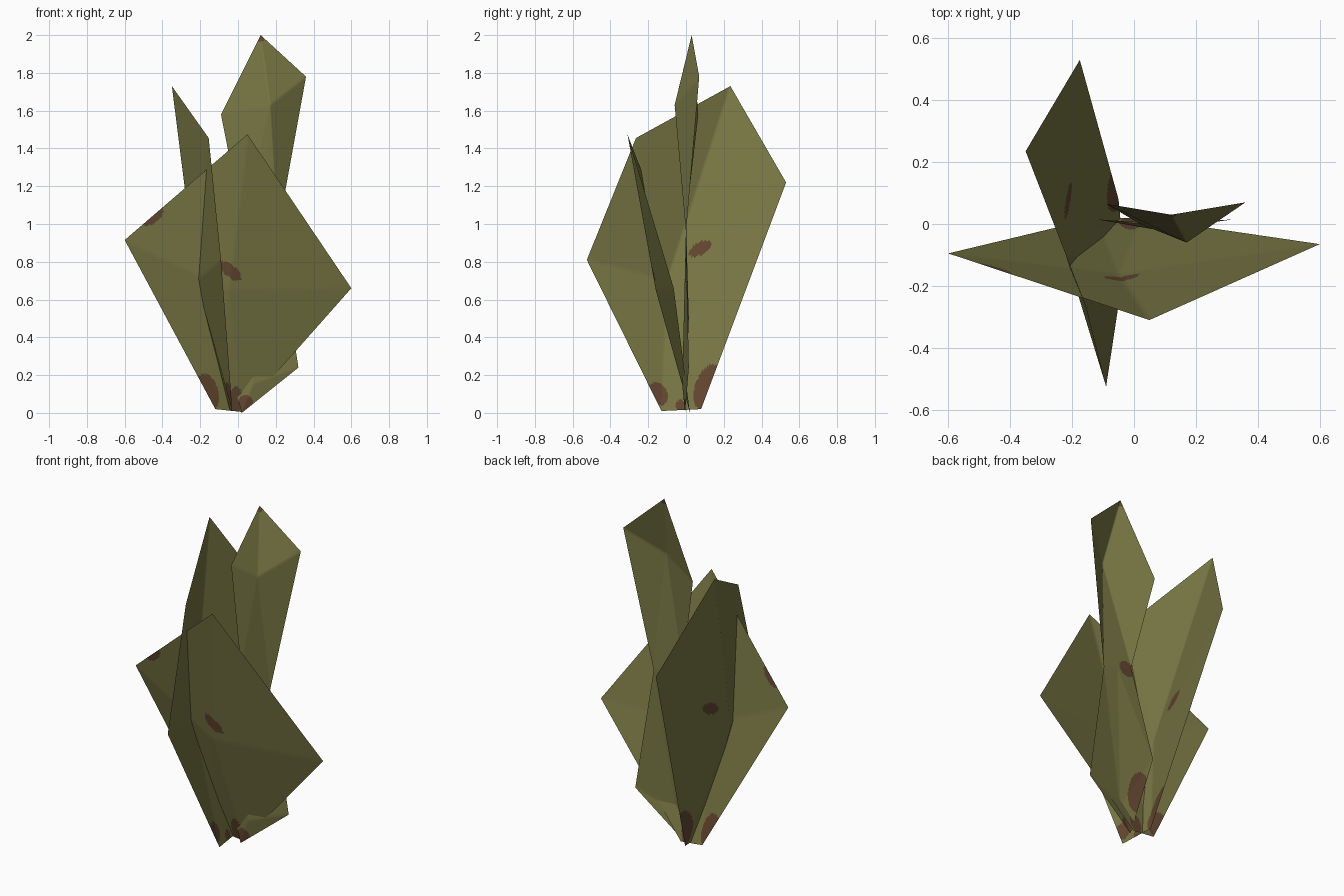
import bpy, bmesh, math

if "Cube" in bpy.data.objects:
    bpy.data.objects.remove(bpy.data.objects["Cube"])


def material(name, rgb):
    m = bpy.data.materials.new(name)
    m.diffuse_color = (*rgb, 1)
    m.use_nodes = True
    m.node_tree.nodes["Principled BSDF"].inputs["Base Color"].default_value = m.diffuse_color
    return m


OLIVE = material("olive leaf", (0.19, 0.185, 0.058))
BROWN = material("brown blotch", (0.125, 0.062, 0.03))


def in_spot(u, z, spot):
    cu, cz, ru, rz, deg = spot
    a = math.radians(deg)
    du, dz = u - cu, z - cz
    p = (du * math.cos(a) + dz * math.sin(a)) / ru
    q = (-du * math.sin(a) + dz * math.cos(a)) / rz
    return p * p + q * q < 1


def leaf(name, points, faces, axis, spots):
    """Folded leaf sheet; blotches are ellipses measured along axis and z."""
    bm = bmesh.new()
    vs = [bm.verts.new(p) for p in points]
    for f in faces:
        bm.faces.new([vs[i] for i in f])
    bmesh.ops.triangulate(bm, faces=bm.faces[:])
    bmesh.ops.recalc_face_normals(bm, faces=bm.faces[:])
    bmesh.ops.subdivide_edges(bm, edges=bm.edges[:], cuts=47, use_grid_fill=True)
    for f in bm.faces:
        c = f.calc_center_median()
        f.material_index = int(any(in_spot(c[axis], c.z, s) for s in spots))
        f.smooth = True
    me = bpy.data.meshes.new(name)
    bm.to_mesh(me)
    bm.free()
    me.materials.append(OLIVE)
    me.materials.append(BROWN)
    bpy.context.collection.objects.link(bpy.data.objects.new(name, me))


def fan(n):
    return [(0, i, i % n + 1) for i in range(1, n + 1)]


# wide leaf leaning to the front
leaf("front_leaf",
     [(-.05, -.16, .65), (.05, -.31, 1.475), (.6, -.065, .66),
      (.02, .02, .005), (-.12, .02, .02), (-.6, -.095, .915)],
     fan(5), 0,
     [(-.04, .75, .07, .032, -40), (-.45, 1.04, .07, .032, 40),
      (-.16, .11, .055, .1, 15), (-.01, .07, .035, .07, 0)])

# broad leaf running front to back
leaf("side_leaf",
     [(-.22, -.1, .7), (-.35, .235, 1.73), (-.175, .53, 1.22),
      (-.05, .08, .02), (-.03, -.13, .01), (-.09, -.525, .81),
      (-.155, -.265, 1.455)],
     fan(6), 1,
     [(.075, .87, .065, .033, 30), (-.15, .1, .05, .065, 30),
      (.11, .14, .06, .125, -20), (-.03, .04, .025, .03, 0)])

# tall narrow leaf with a pinched waist
leaf("tall_leaf",
     [(.12, .03, 2), (-.09, .065, 1.58), (.17, -.06, 1.63), (.36, .07, 1.78),
      (.02, 0, 1.02), (.115, 0, .985), (.21, 0, .955),
      (-.12, .015, .5), (.08, -.02, .15), (.32, .015, .24), (.02, -.005, 0)],
     [(0, 1, 2), (0, 2, 3), (1, 4, 5, 2), (2, 5, 6, 3),
      (4, 7, 8, 5), (5, 8, 9, 6), (7, 10, 8), (8, 10, 9)], 0,
     [(.05, 1.0, .05, .045, 20), (-.03, .27, .06, .13, 10),
      (.12, 1.985, .02, .02, 0), (.04, .05, .04, .045, 0)])
